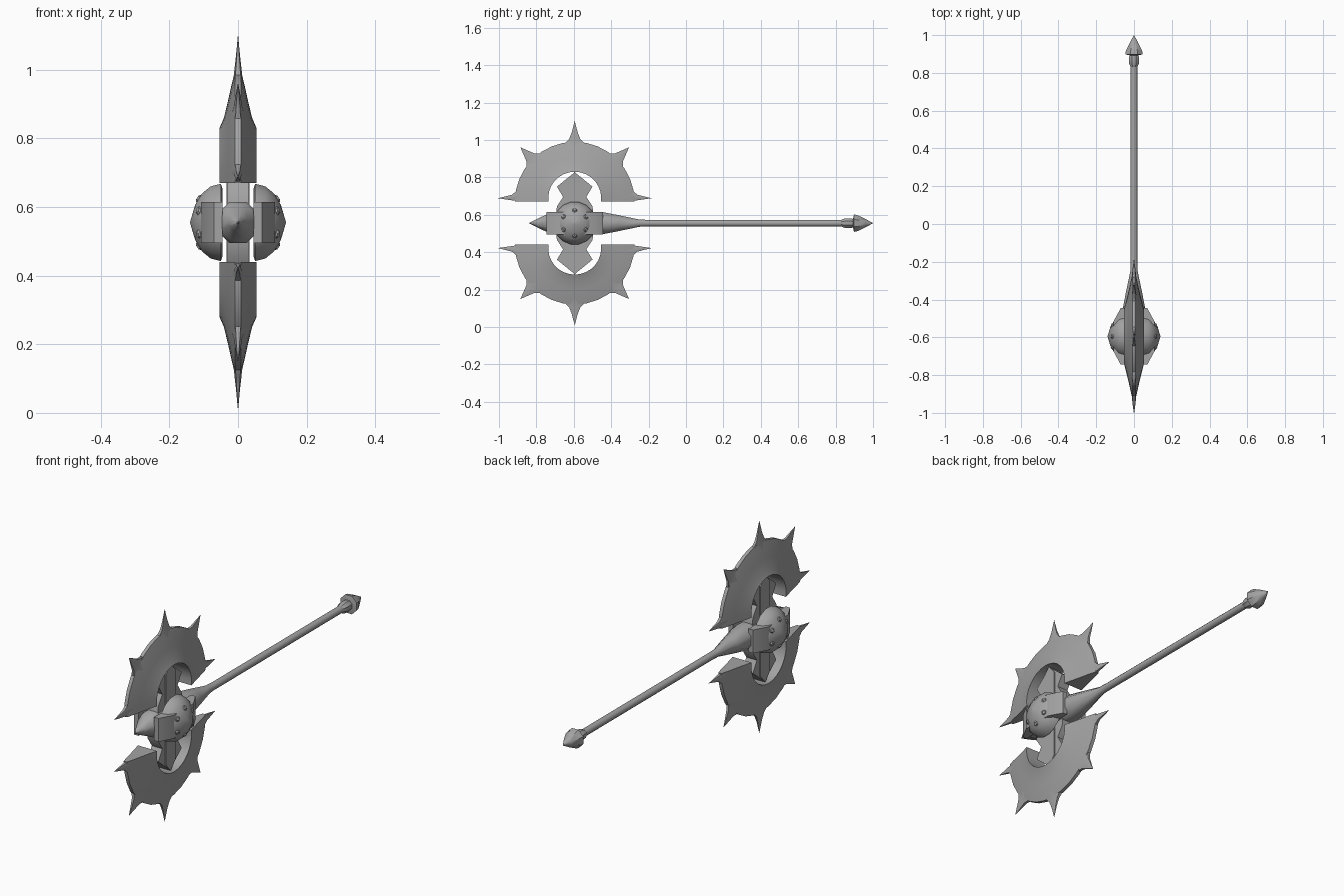
import bpy, bmesh, math
from mathutils import Vector, Matrix

if "Cube" in bpy.data.objects:
    bpy.data.objects.remove(bpy.data.objects["Cube"])

HUB = Vector((0, -0.595, 0.555))
steel = bpy.data.materials.new("grey steel")
steel.diffuse_color = (0.37, 0.37, 0.37, 1)
steel.use_nodes = True
steel.node_tree.nodes["Principled BSDF"].inputs["Base Color"].default_value = steel.diffuse_color


def finish(name, bm, angle=40):
    bmesh.ops.remove_doubles(bm, verts=bm.verts, dist=1e-5)
    bmesh.ops.recalc_face_normals(bm, faces=bm.faces)
    me = bpy.data.meshes.new(name)
    bm.to_mesh(me)
    bm.free()
    me.materials.append(steel)
    ob = bpy.data.objects.new(name, me)
    bpy.context.collection.objects.link(ob)
    bpy.ops.object.select_all(action='DESELECT')
    ob.select_set(True)
    bpy.context.view_layer.objects.active = ob
    bpy.ops.object.shade_smooth_by_angle(angle=math.radians(angle))
    return ob


def loft(bm, rings):
    """Skin closed rings of points and cap both ends."""
    vs = [[bm.verts.new(p) for p in ring] for ring in rings]
    n = len(vs[0])
    for a, b in zip(vs, vs[1:]):
        for i in range(n):
            j = (i + 1) % n
            bm.faces.new((a[i], a[j], b[j], b[i]))
    bm.faces.new(vs[0])
    bm.faces.new(vs[-1])


def lathe(name, profile, sides, axis, centre, angle=40):
    """Turn (position, radius) pairs round the x or y axis."""
    bm = bmesh.new()
    rings = []
    for t, r in profile:
        ring = []
        for i in range(sides):
            a = 2 * math.pi * (i + 0.5) / sides
            c, s = max(r, 0.0003) * math.cos(a), max(r, 0.0003) * math.sin(a)
            ring.append(centre + Vector((t, c, s) if axis == 'x' else (c, t, s)))
        rings.append(ring)
    loft(bm, rings)
    return finish(name, bm, angle)


def prism(name, outline, to3d, half):
    """Extrude a flat outline by half either way."""
    bm = bmesh.new()
    loft(bm, [[to3d(u, v, w) for u, v in outline] for w in (-half, half)])
    return finish(name, bm, 30)


# Handle with flared socket, and pommel
origin = Vector((0, 0, HUB.z))
lathe("handle", [(-0.56, 0.06), (-0.45, 0.065), (-0.36, 0.046), (-0.25, 0.021),
                 (-0.2, 0.019), (0.85, 0.019)], 8, 'y', origin, 50)
lathe("pommel_collar", [(0.83, 0.019), (0.85, 0.028), (0.885, 0.028), (0.9, 0.022)],
      8, 'y', origin)
lathe("pommel", [(0.893, 0.025), (0.898, 0.05), (0.915, 0.047), (0.96, 0.024), (1.0, 0)],
      8, 'y', origin)
# Front spike
lathe("front_spike", [(-0.84, 0), (-0.79, 0.028), (-0.735, 0.055), (-0.72, 0.065),
                      (-0.6, 0.065)], 8, 'y', origin)

for side in (-1, 1):
    tag = "left" if side < 0 else "right"
    # Domed hub shell
    lathe(tag + "_hub_shell",
          [(side * x, r) for x, r in ((0.045, 0.1), (0.05, 0.115), (0.08, 0.107),
                                      (0.105, 0.086), (0.125, 0.052), (0.14, 0))],
          16, 'x', HUB, 50)
    # Band clasping the socket and the front spike
    band = [(0.045, -0.15), (0.07, -0.15), (0.108, -0.08), (0.108, 0.08),
            (0.07, 0.15), (0.045, 0.15)]
    prism(tag + "_hub_band", band,
          lambda u, v, w: HUB + Vector((side * u, v, w)), 0.06)
    # Low studs round the dome
    bm = bmesh.new()
    for k in range(6):
        a = math.pi * k / 3 + math.pi / 6
        n = Vector((side * 0.85, 0.6 * math.cos(a), 0.6 * math.sin(a))).normalized()
        pos = HUB + Vector((side * 0.112, 0.068 * math.cos(a), 0.068 * math.sin(a)))
        m = Matrix.Translation(pos) @ n.to_track_quat('Z', 'Y').to_matrix().to_4x4()
        bmesh.ops.create_cone(bm, cap_ends=True, segments=6, radius1=0.022,
                              radius2=0.008, depth=0.016, matrix=m)
    finish(tag + "_hub_studs", bm)


def blade_ring(a):
    """Diamond-like blade section at angle a, thick inside and thin outside."""
    inner = 0.14 + 0.02 * math.sin(a)
    half = [(inner, 0.054), (0.19, 0.041), (0.24, 0.029), (0.285, 0.019), (0.32, 0.009)]
    sect = half + [(r, -x) for r, x in reversed(half)]
    return [(x, r * math.cos(a), r * math.sin(a)) for r, x in sect]


for up in (-1, 1):
    tag = "upper" if up > 0 else "lower"

    def place(p):
        return HUB + Vector((p[0], p[1], up * (0.115 + p[2])))

    # Half-ring blade
    bm = bmesh.new()
    loft(bm, [[place(p) for p in blade_ring(math.pi * i / 16)] for i in range(17)])
    finish(tag + "_blade", bm, 45)

    # Five curved spikes round the rim; the end ones are cut flat with the blade
    bm = bmesh.new()
    for k in range(5):
        a = math.pi * k / 4
        tip = 0.43 if k == 2 else 0.41
        rings = []
        for r, w, x in ((0.285, 0.06, 0.019), (0.315, 0.05, 0.012), (0.335, 0.03, 0.01),
                        (0.37, 0.016, 0.006), (tip, 0.0004, 0.0004)):
            lo, hi = -w, w
            drift = 0.0
            if k in (0, 4):
                drift = 0.018 * (r - 0.285) / (tip - 0.285)
                lo, hi = (0, w) if k == 0 else (-w, 0)
                drift = drift if k == 0 else -drift
            ring = []
            for t, xx in ((lo, 0.6 * x), ((lo + hi) / 2, x), (hi, 0.6 * x),
                          (hi, -0.6 * x), ((lo + hi) / 2, -x), (lo, -0.6 * x)):
                t += drift
                ring.append(place((xx, r * math.cos(a) - t * math.sin(a),
                                   r * math.sin(a) + t * math.cos(a))))
            rings.append(ring)
        loft(bm, rings)
    finish(tag + "_spikes", bm, 45)

    # Flared mount between hub and blade
    side_pts = [(0.1, 0.05), (0.095, 0.09), (0.062, 0.14), (0.095, 0.195), (0.04, 0.24)]
    outline = side_pts + [(0, 0.272)] + [(-y, z) for y, z in reversed(side_pts)]
    prism(tag + "_blade_mount", outline,
          lambda u, v, w: HUB + Vector((w, u, up * v)), 0.03)
    # Raised rib along the mount
    rib = [(0.04, 0.05), (0.04, 0.23), (0, 0.275), (-0.04, 0.23), (-0.04, 0.05)]
    prism(tag + "_mount_rib", rib,
          lambda u, v, w: HUB + Vector((w, u, up * v)), 0.034)
